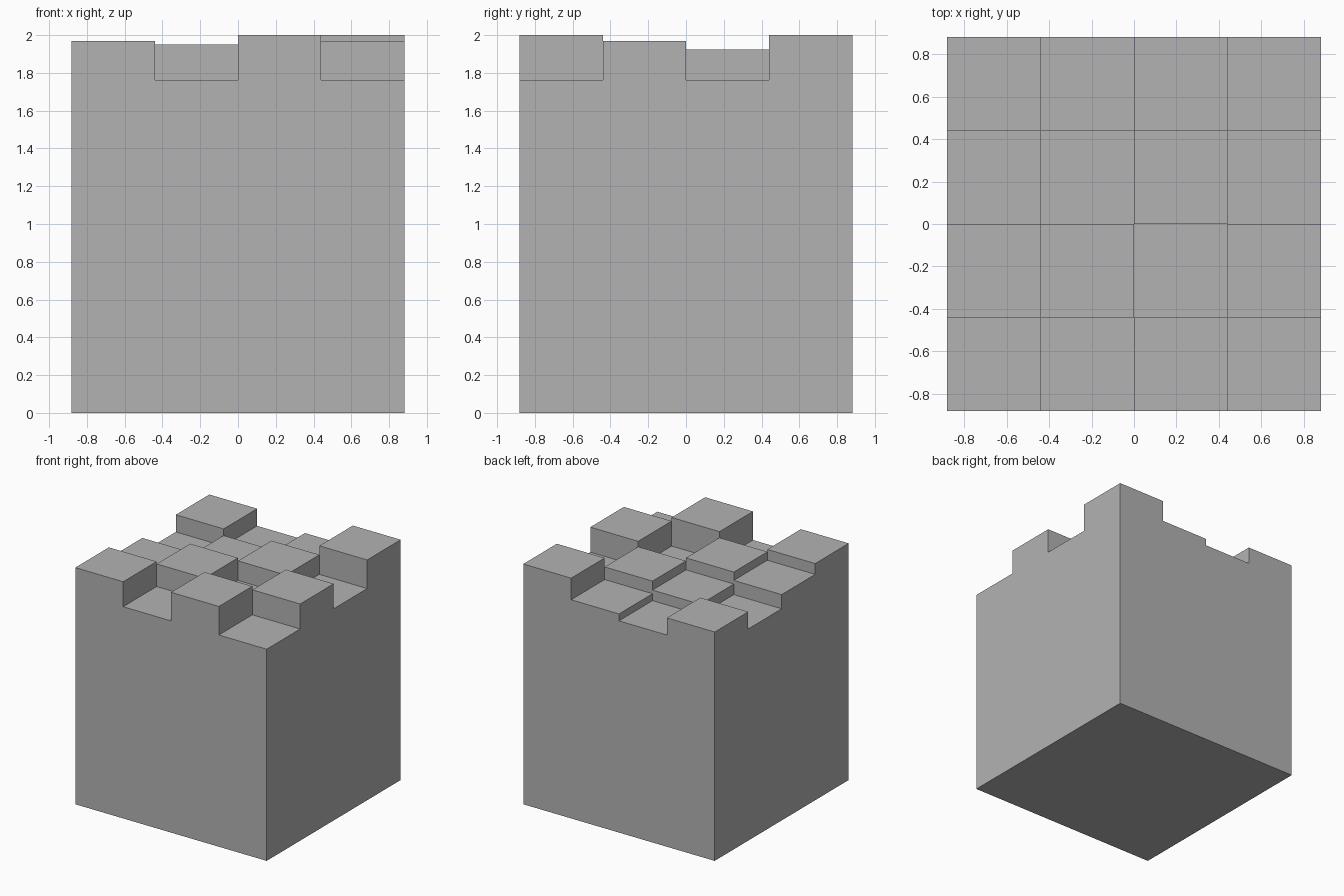
import bpy
import bmesh
from mathutils import Vector

cube = bpy.data.objects.get("Cube")
if cube:
    bpy.data.objects.remove(cube, do_unlink=True)

CELL = 0.4405
COUNT = 4
LOW = 1.762

# Column heights: rows run front to back, entries run from -x to +x
HEIGHTS = [
    [1.97, LOW, 2.0, LOW],
    [1.88, 1.95, LOW, 1.97],
    [LOW, 1.85, 1.925, LOW],
    [1.905, LOW, 1.82, 2.0],
]

grey = bpy.data.materials.new("stone grey")
grey.use_nodes = True
colour = (0.45, 0.45, 0.45, 1)
grey.diffuse_color = colour
grey.node_tree.nodes["Principled BSDF"].inputs["Base Color"].default_value = colour


def height(i, j):
    """Height of a column, or the ground outside the block."""
    if 0 <= i < COUNT and 0 <= j < COUNT:
        return HEIGHTS[j][i]
    return 0.0


bm = bmesh.new()


def quad(points):
    bm.faces.new([bm.verts.new(p) for p in points])


for j in range(COUNT):
    for i in range(COUNT):
        top = height(i, j)
        centre = Vector((i + 0.5 - COUNT / 2, j + 0.5 - COUNT / 2, 0)) * CELL
        ring = [centre + Vector((sx, sy, 0)) * CELL / 2
                for sx, sy in ((-1, -1), (1, -1), (1, 1), (-1, 1))]
        up = Vector((0, 0, top))

        # Column top
        quad([p + up for p in ring])

        # Walls down to each lower neighbour, or to the ground at the outside
        for k, (di, dj) in enumerate(((0, -1), (1, 0), (0, 1), (-1, 0))):
            low = height(i + di, j + dj)
            if low < top:
                a, b = ring[k], ring[(k + 1) % 4]
                down = Vector((0, 0, low))
                quad([a + down, b + down, b + up, a + up])

# Flat underside
h = CELL * COUNT / 2
quad([(-h, -h, 0), (-h, h, 0), (h, h, 0), (h, -h, 0)])
bmesh.ops.remove_doubles(bm, verts=bm.verts, dist=0.0001)

mesh = bpy.data.meshes.new("stepped_block")
bm.to_mesh(mesh)
bm.free()
mesh.materials.append(grey)
block = bpy.data.objects.new("stepped_block", mesh)
bpy.context.collection.objects.link(block)
